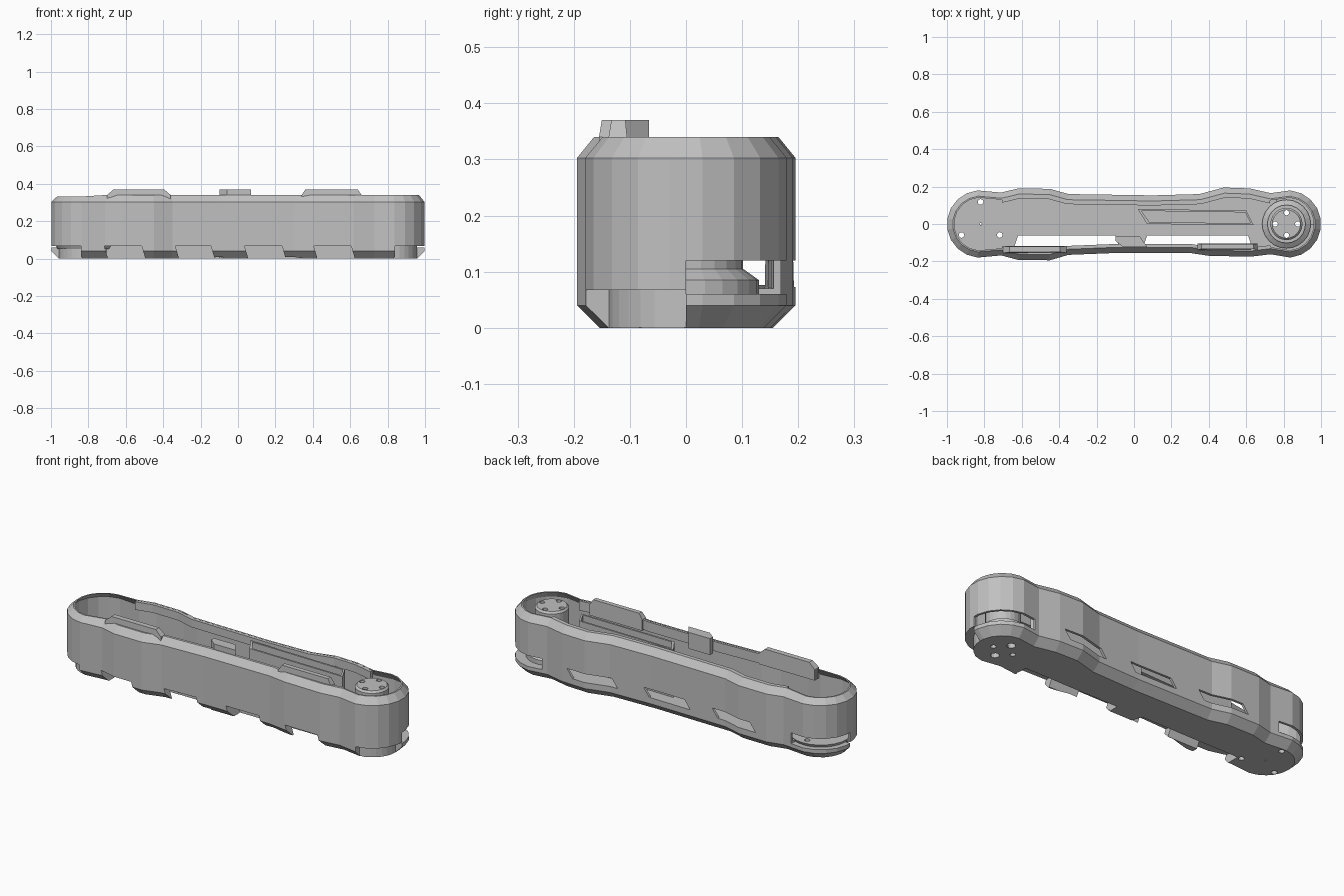
import bpy, bmesh, math
from mathutils import Vector

if "Cube" in bpy.data.objects:
    bpy.data.objects.remove(bpy.data.objects["Cube"])

grey = bpy.data.materials.new("matte_grey")
grey.diffuse_color = (0.53, 0.53, 0.53, 1)
grey.use_nodes = True
grey.node_tree.nodes["Principled BSDF"].inputs["Base Color"].default_value = grey.diffuse_color


def loft(name, loops):
    """Skin a stack of equal-length 3D loops and cap both ends."""
    bm = bmesh.new()
    rings = [[bm.verts.new(p) for p in lp] for lp in loops]
    n = len(rings[0])
    for a, b in zip(rings, rings[1:]):
        for i in range(n):
            j = (i + 1) % n
            bm.faces.new((a[i], a[j], b[j], b[i]))
    bm.faces.new(rings[0])
    bm.faces.new(rings[-1])
    bmesh.ops.recalc_face_normals(bm, faces=bm.faces)
    me = bpy.data.meshes.new(name)
    bm.to_mesh(me)
    bm.free()
    me.materials.append(grey)
    ob = bpy.data.objects.new(name, me)
    bpy.context.collection.objects.link(ob)
    return ob


def prism_z(name, pts, z0, z1):
    return loft(name, [[(x, y, z) for x, y in pts] for z in (z0, z1)])


def prism_y(name, pts, y0, y1):
    return loft(name, [[(x, y, z) for x, z in pts] for y in (y0, y1)])


def circle(cx, cy, r, n=24):
    return [(cx + r * math.cos(2 * math.pi * i / n),
             cy + r * math.sin(2 * math.pi * i / n)) for i in range(n)]


def turned(name, cx, profile):
    return loft(name, [[(x, y, z) for x, y in circle(cx, 0, r)] for r, z in profile])


def cut(target, cutter):
    m = target.modifiers.new("cut", 'BOOLEAN')
    m.operation, m.solver, m.object = 'DIFFERENCE', 'EXACT', cutter
    bpy.context.view_layer.objects.active = target
    bpy.ops.object.modifier_apply(modifier=m.name)
    bpy.data.objects.remove(cutter, do_unlink=True)


def inset(pts, d):
    """Offset an anticlockwise outline inwards with mitred corners."""
    out, n = [], len(pts)
    for i in range(n):
        p, a, b = Vector(pts[i]), Vector(pts[i - 1]), Vector(pts[(i + 1) % n])
        e, f = (p - a).normalized(), (b - p).normalized()
        n1, n2 = Vector((-e.y, e.x)), Vector((-f.y, f.x))
        q = p + (n1 + n2) * d / (1 + n1.dot(n2))
        out.append((q.x, q.y))
    return out


# Plan outline: two round ends joined by bulged, waisted sides
front = [(-0.71, -.168), (-.62, -.192), (-.45, -.194), (-.35, -.165), (-.1, -.155),
         (.3, -.155), (.4, -.17), (.62, -.175), (.73, -.162)]
back = [(.73, .165), (.62, .19), (.48, .195), (.35, .16), (.1, .153),
        (-.35, .16), (-.45, .188), (-.62, .19), (-.71, .168)]


def arc(cx, a0, a1, n=9):
    return [(cx + .18 * math.cos(math.radians(a0 + (a1 - a0) * i / n)),
             .18 * math.sin(math.radians(a0 + (a1 - a0) * i / n))) for i in range(n + 1)]


outline = front + arc(.82, -85, 85) + back + arc(-.82, 95, 265)

# Thin-walled hollow casing with chamfered top and bottom
sections = [(.04, 0), (0, .04), (0, .303), (.03, .34), (.038, .34), (.013, .303), (.013, .07)]
casing = loft("casing", [[(x, y, z - (.008 if x < -.73 and z > .33 else 0))
                          for x, y in inset(outline, d)] for d, z in sections])

# Front lower gaps between the slanted ribs
for a, b in [(-.68, -.48), (-.30, -.11), (.07, .27), (.44, .64)]:
    cut(casing, prism_y("gap", [(a, -.05), (b, -.05), (b - .035, .067), (a - .035, .067)],
                        -.3, -.06))
# Floor slots behind the ribs
for a, b in [(-.64, -.1), (.05, .61)]:
    cut(casing, prism_z("slot", [(a, -.123), (b + .02, -.123), (b, -.061), (a + .02, -.061)],
                        -.05, .09))
# Recessed lower band round the front half of each end
for s in (-1, 1):
    ring = []
    for r, rev in ((.138, False), (.3, True)):
        seg = [(s * (.82 + r * math.cos(math.radians(t))), -r * math.sin(math.radians(t)))
               for t in range(0, 85, 12)]
        ring += seg[::-1] if rev else seg
    cut(casing, prism_z("end_recess", ring, -.05, .067))
    # Slot round the back half of each end
    cut(casing, prism_z("end_slot", [(s * .77, .09), (s * .8, 0), (s * 1.1, 0),
                                     (s * 1.1, .3), (s * .74, .3)], .0605, .12))
# Slanted windows in the back wall
for c in (-.41, .01, .45):
    cut(casing, prism_y("window", [(c - .145, .073), (c + .105, .073), (c + .14, .12),
                                   (c - .11, .12)], .09, .3))

# Slanted upright frame standing on the floor
frame = prism_z("slanted_frame", [(.07, 0), (.64, -.006), (.6, .072), (.02, .08)], .06, .333)
cut(frame, prism_z("frame_core", [(.082, .01), (.624, .004), (.594, .062), (.04, .07)], .071, .4))

# Pivot disc at one end, screw post at the other
disc = turned("pivot_disc", -.82, [(.145, .052), (.158, .076)])
post = turned("screw_post", .815, [(.13, .05), (.13, .085), (.102, .105), (.102, .12),
                                   (.086, .12), (.086, .325), (.076, .335)])
for deg in (90, 210, 330):
    t = math.radians(deg)
    for ob in (casing, disc):
        cut(ob, prism_z("hole", circle(-.82 + .118 * math.cos(t), .118 * math.sin(t), .015, 12),
                        -.1, .2))
for ob in (casing, disc):
    cut(ob, prism_z("pin_hole", circle(-.82, 0, .006, 8), -.1, .2))
for k in range(4):
    t = k * math.pi / 2
    x, y = .815 + .06 * math.cos(t), .06 * math.sin(t)
    cut(post, prism_z("hole", circle(x, y, .014, 12), -.1, .5))
    cut(casing, prism_z("hole", circle(x, y, .022 if k % 2 else .014, 12), -.1, .2))


# Lips following the inside of the walls
def rail(name, ids, d0, d1, z0, z1):
    a, b = inset(outline, d0), inset(outline, d1)
    return prism_z(name, [a[i] for i in ids] + [b[i] for i in reversed(ids)], z0, z1)


nf = len(front)
rail("front_lip", list(range(0, nf)), .031, .048, .285, .338)
rail("back_lip", list(range(nf + 10, nf + 10 + len(back))), .031, .054, .295, .339)


# Raised clips along the front lip
def clip(name, x0, x1, slope, y0, y1):
    def loop(y, g):
        return [(x0, y, .28), (x1, y, .28), (x1, y, .34),
                (x1 - slope, y + g, .37), (x0 + slope, y + g, .37), (x0, y, .34)]
    return loft(name, [loop(y0, .005), loop(y1, -.003)])


clip("clip_left", -.70, -.36, .035, -.155, -.118)
clip("clip_right", .34, .66, .02, -.138, -.105)
prism_z("clip_middle", [(-.1, -.066), (-.1, -.09), (-.06, -.122), (.07, -.122), (.03, -.066)],
        .28, .37)
